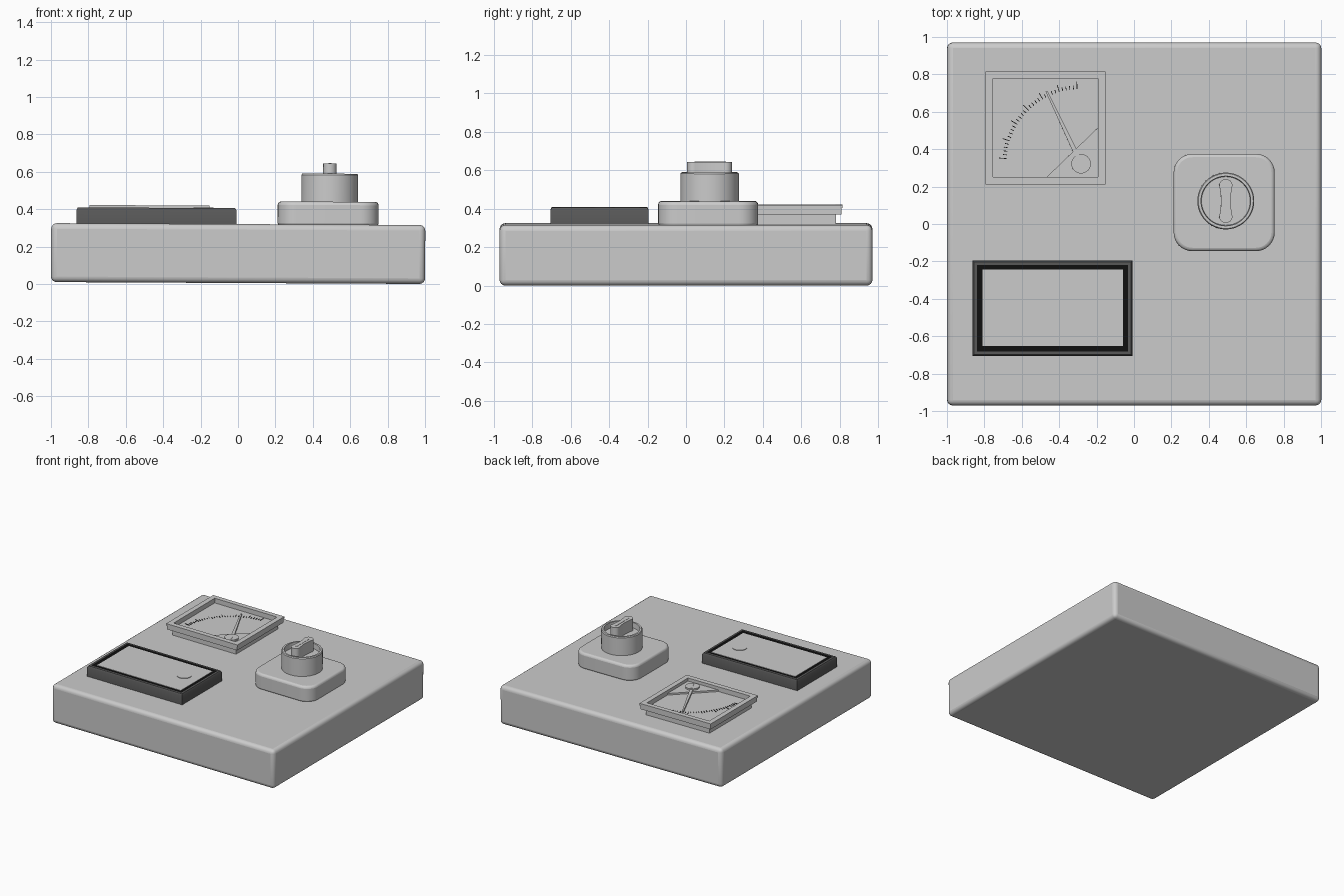
import bpy, bmesh, math
from mathutils import Matrix, Vector

if "Cube" in bpy.data.objects:
    bpy.data.objects.remove(bpy.data.objects["Cube"])

# whole unit leans very slightly about y
TILT = Matrix.Translation((0, 0, 0.005)) @ Matrix.Rotation(0.005, 4, 'Y')


def material(name, v):
    m = bpy.data.materials.new(name)
    m.diffuse_color = (v, v, v, 1)
    m.use_nodes = True
    m.node_tree.nodes["Principled BSDF"].inputs["Base Color"].default_value = m.diffuse_color
    return m


def rect(x0, x1, y0, y1, r=0.0, n=0):
    """Rectangle outline, optionally with rounded corners."""
    if r == 0:
        return [(x1, y1), (x0, y1), (x0, y0), (x1, y0)]
    pts = []
    for k, (cx, cy) in enumerate([(x1 - r, y1 - r), (x0 + r, y1 - r), (x0 + r, y0 + r), (x1 - r, y0 + r)]):
        for i in range(n + 1):
            a = math.pi / 2 * (k + i / n)
            pts.append((cx + r * math.cos(a), cy + r * math.sin(a)))
    return pts


def circle(cx, cy, r, n=48):
    return [(cx + r * math.cos(2 * math.pi * i / n), cy + r * math.sin(2 * math.pi * i / n)) for i in range(n)]


def bar(p, q, w0, w1):
    """Tapered bar outline from p to q."""
    p, q = Vector(p), Vector(q)
    d = (q - p).normalized()
    s = Vector((-d.y, d.x))
    return [tuple(v) for v in (p - s * w0, q - s * w1, q + s * w1, p + s * w0)]


def loft(name, stacks, bevel=0.0, segs=3, mat=None):
    """Each stack is a list of (outline, z) rings, joined by quads and capped."""
    bm = bmesh.new()
    for rings in stacks:
        vs = [[bm.verts.new((x, y, z)) for x, y in o] for o, z in rings]
        n = len(vs[0])
        for a, b in zip(vs, vs[1:]):
            for i in range(n):
                j = (i + 1) % n
                bm.faces.new((a[i], a[j], b[j], b[i]))
        bm.faces.new(vs[0][::-1])
        bm.faces.new(vs[-1])
    bmesh.ops.recalc_face_normals(bm, faces=bm.faces[:])
    bm.transform(TILT)
    me = bpy.data.meshes.new(name)
    bm.to_mesh(me)
    bm.free()
    ob = bpy.data.objects.new(name, me)
    bpy.context.collection.objects.link(ob)
    if mat:
        me.materials.append(mat)
    if bevel:
        b = ob.modifiers.new("bevel", 'BEVEL')
        b.width, b.segments, b.limit_method = bevel, segs, 'ANGLE'
        b.angle_limit = math.radians(40)
    bpy.context.view_layer.objects.active = ob
    ob.select_set(True)
    bpy.ops.object.shade_smooth_by_angle(angle=math.radians(35))
    ob.select_set(False)
    return ob


def slab(name, outline, z0, z1, **kw):
    return loft(name, [[(outline, z0), (outline, z1)]], **kw)


dark = material("dark_grey", 0.1)
black = material("black", 0.005)

# housing
slab("housing", rect(-1, 1, -0.97, 0.97), 0, 0.315, bevel=0.03, segs=4)

# analogue meter: body, flange and recessed dial
body = rect(-0.76, -0.19, 0.245, 0.78)
lip = rect(-0.79, -0.16, 0.215, 0.81)
outer = rect(-0.795, -0.155, 0.21, 0.815)
inner = rect(-0.755, -0.195, 0.25, 0.777)
loft("meter_frame", [[(body, 0.305), (body, 0.365), (lip, 0.365), (lip, 0.397),
                      (outer, 0.397), (outer, 0.413), (inner, 0.413), (inner, 0.375)]])
slab("meter_corner_cover", [(-0.195, 0.25), (-0.195, 0.515), (-0.47, 0.25)], 0.37, 0.388)
px, py = -0.285, 0.322
slab("meter_needle", bar((px, py), (-0.47, 0.71), 0.013, 0.005), 0.38, 0.393)
slab("meter_pivot", circle(px, py, 0.052, 32), 0.38, 0.4)
slab("meter_pivot_slot", bar((px - 0.02, py + 0.04), (px + 0.02, py - 0.04), 0.006, 0.006), 0.398, 0.402)

# dial tick marks, longer every fifth
ticks = []
for i in range(31):
    a = math.radians(93 + i * 83 / 30)
    d = Vector((math.cos(a), math.sin(a)))
    c = Vector((px, py))
    o = bar(c + d * 0.4, c + d * (0.44 if i % 5 == 0 else 0.42), 0.002, 0.002)
    ticks.append([(o, 0.374), (o, 0.378)])
loft("meter_ticks", ticks, mat=black)

# display unit: dark case, black surround, grey screen and button
case = rect(-0.865, -0.01, -0.705, -0.195)
rim = rect(-0.858, -0.017, -0.698, -0.202)
well = rect(-0.842, -0.033, -0.682, -0.218)
loft("display_case", [[(case, 0.305), (case, 0.388), (rim, 0.4), (well, 0.4), (well, 0.388)]], mat=dark)
slab("display_surround", well, 0.385, 0.396, mat=black)
slab("display_screen", rect(-0.813, -0.06, -0.652, -0.243), 0.39, 0.399)
slab("display_button", circle(-0.187, -0.427, 0.054, 40), 0.395, 0.403)

# rotary switch: rounded plate, cup and grip
slab("switch_plate", rect(0.21, 0.75, -0.145, 0.375, 0.1, 8), 0.305, 0.437, bevel=0.018)
kx, ky = 0.488, 0.123
loft("switch_cup", [[(circle(kx, ky, 0.152), 0.43), (circle(kx, ky, 0.152), 0.58),
                     (circle(kx, ky, 0.147), 0.587), (circle(kx, ky, 0.133), 0.587),
                     (circle(kx, ky, 0.13), 0.545)]])
side = []
for i in range(33):
    t = -1 + i / 16
    v = 0.117 * math.sin(t * math.pi / 2)
    w = 0.026 + 0.01 * (v / 0.085) ** 2
    if abs(v) > 0.083:
        w = 0.0355 * math.sqrt(max(0, 1 - ((abs(v) - 0.083) / 0.034) ** 2))
    side.append((w, v))
grip = [(kx + w, ky + v) for w, v in side] + [(kx - w, ky + v) for w, v in side[-2:0:-1]]
slab("switch_grip", grip, 0.54, 0.641)
slab("switch_pointer", rect(kx - 0.008, kx + 0.008, ky - 0.08, ky + 0.085), 0.635, 0.643)
